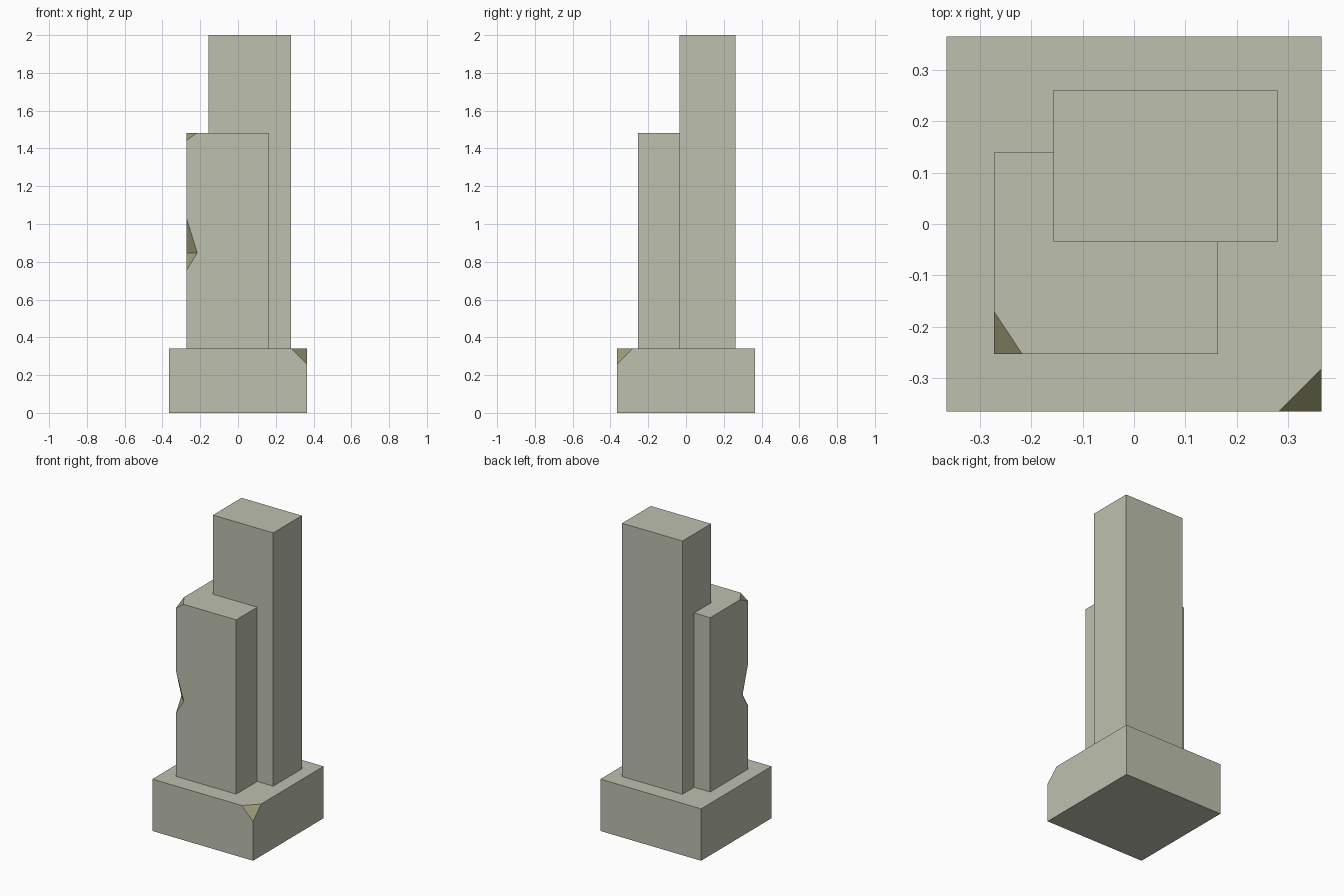
import bpy, bmesh
from mathutils import Vector

if "Cube" in bpy.data.objects:
    bpy.data.objects.remove(bpy.data.objects["Cube"])


def material(name, rgb):
    lin = [((c / 255 + 0.055) / 1.055) ** 2.4 for c in rgb]
    m = bpy.data.materials.new(name)
    m.diffuse_color = (*lin, 1)
    m.use_nodes = True
    m.node_tree.nodes["Principled BSDF"].inputs["Base Color"].default_value = m.diffuse_color
    return m


STONE = material("grey_stone", (190, 192, 175))
CHIP = material("chipped_stone", (158, 157, 119))


def piece(lo, hi, chips):
    """Box mesh with corners sliced off; a chip is (corner, inward offsets)."""
    bm = bmesh.new()
    bmesh.ops.create_cube(bm, size=1)
    lo, hi = Vector(lo), Vector(hi)
    for v in bm.verts:
        v.co = Vector([lo[i] if v.co[i] < 0 else hi[i] for i in range(3)])
    for corner, off in chips:
        c = Vector(corner)
        no = Vector([-1 / o for o in off]).normalized()
        res = bmesh.ops.bisect_plane(
            bm, geom=bm.verts[:] + bm.edges[:] + bm.faces[:], dist=1e-5,
            plane_co=c + Vector((off[0], 0, 0)), plane_no=no, clear_outer=True)
        verts = [g for g in res["geom_cut"] if isinstance(g, bmesh.types.BMVert)]
        bm.faces.new(verts).material_index = 1
    mesh = bpy.data.meshes.new("piece")
    bm.to_mesh(mesh)
    bm.free()
    return mesh


def block(name, pieces, seam=None):
    """Join stacked pieces into one solid, removing the inner seam faces."""
    bm = bmesh.new()
    for p in pieces:
        mesh = piece(*p)
        bm.from_mesh(mesh)
        bpy.data.meshes.remove(mesh)
    if seam is not None:
        inner = [f for f in bm.faces if all(abs(v.co.z - seam) < 1e-4 for v in f.verts)]
        bmesh.ops.delete(bm, geom=inner, context="FACES")
        bmesh.ops.remove_doubles(bm, verts=bm.verts[:], dist=1e-4)
    bmesh.ops.recalc_face_normals(bm, faces=bm.faces[:])
    mesh = bpy.data.meshes.new(name)
    bm.to_mesh(mesh)
    bm.free()
    mesh.materials.append(STONE)
    mesh.materials.append(CHIP)
    ob = bpy.data.objects.new(name, mesh)
    bpy.context.collection.objects.link(ob)
    return ob


# Square plinth with one chipped top corner
B, TOP = 0.365, 0.34
block("plinth", [((-B, -B, 0), (B, B, TOP),
                  [((B, -B, TOP), (-0.083, 0.083, -0.083))])])

# Tall rear pillar
block("tall_pillar", [((-0.157, -0.035, TOP), (0.28, 0.261, 2.0), [])])

# Short front pillar: chipped top corner and a notch in the front left edge
X0, Y0, X1, Y1, H, SEAM = -0.273, -0.253, 0.164, 0.139, 1.482, 0.847
block("short_pillar", [
    ((X0, Y0, TOP), (X1, Y1, SEAM),
     [((X0, Y0, SEAM), (0.057, 0.057, -0.093))]),
    ((X0, Y0, SEAM), (X1, Y1, H),
     [((X0, Y0, SEAM), (0.057, 0.057, 0.185)),
      ((X0, Y0, H), (0.055, 0.083, -0.04))]),
], seam=SEAM)
